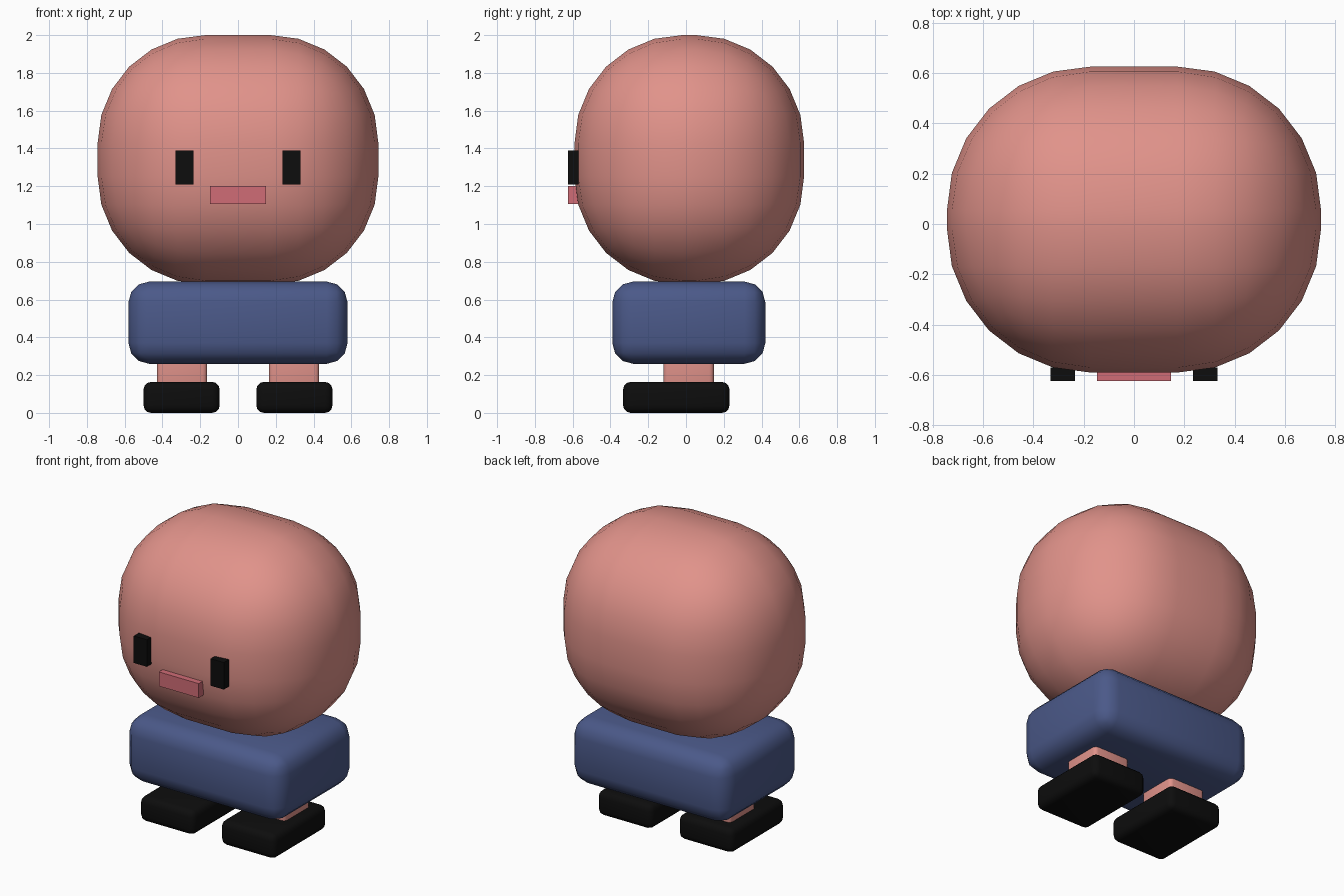
import bpy
import math

cube = bpy.data.objects.get("Cube")
if cube:
    bpy.data.objects.remove(cube, do_unlink=True)


def material(name, color):
    m = bpy.data.materials.new(name)
    m.use_nodes = True
    m.diffuse_color = (*color, 1)
    m.node_tree.nodes["Principled BSDF"].inputs["Base Color"].default_value = (*color, 1)
    return m


skin = material("pink skin", (0.75, 0.29, 0.255))
blue = material("navy cloth", (0.07, 0.1, 0.25))
black = material("black", (0.004, 0.004, 0.004))
rose = material("rose lips", (0.63, 0.15, 0.18))


def box(name, low, high, mat, radius=0, segments=3):
    """Box between two corners, with rounded edges when a radius is given."""
    bpy.ops.mesh.primitive_cube_add(size=1, location=[(a + b) / 2 for a, b in zip(low, high)])
    obj = bpy.context.object
    obj.name = name
    obj.scale = [b - a for a, b in zip(low, high)]
    bpy.ops.object.transform_apply(location=False, rotation=False, scale=True)
    obj.data.materials.append(mat)
    if radius:
        bevel = obj.modifiers.new("Rounding", "BEVEL")
        bevel.width = radius
        bevel.segments = segments
        bpy.ops.object.modifier_apply(modifier=bevel.name)
        bpy.ops.object.shade_smooth_by_angle(angle=math.radians(40))
    return obj


# Head and body
box("head", (-0.743, -0.59, 0.68), (0.743, 0.625, 2.0), skin, 0.57, 6)
box("body", (-0.58, -0.39, 0.26), (0.58, 0.42, 0.695), blue, 0.11, 3)

# Mouth
box("mouth", (-0.147, -0.624, 1.105), (0.147, -0.57, 1.2), rose)

# Paired parts: eyes, legs and shoes
for side, s in (("left", 1), ("right", -1)):
    def pair(name, x0, x1, y, z, mat, radius=0):
        xs = sorted((s * x0, s * x1))
        box(f"{side}_{name}", (xs[0], y[0], z[0]), (xs[1], y[1], z[1]), mat, radius)

    pair("eye", 0.235, 0.332, (-0.624, -0.57), (1.21, 1.39), black)
    pair("leg", 0.163, 0.43, (-0.12, 0.148), (0.1, 0.4), skin, 0.025)
    pair("shoe", 0.097, 0.5, (-0.333, 0.23), (0, 0.164), black, 0.04)
